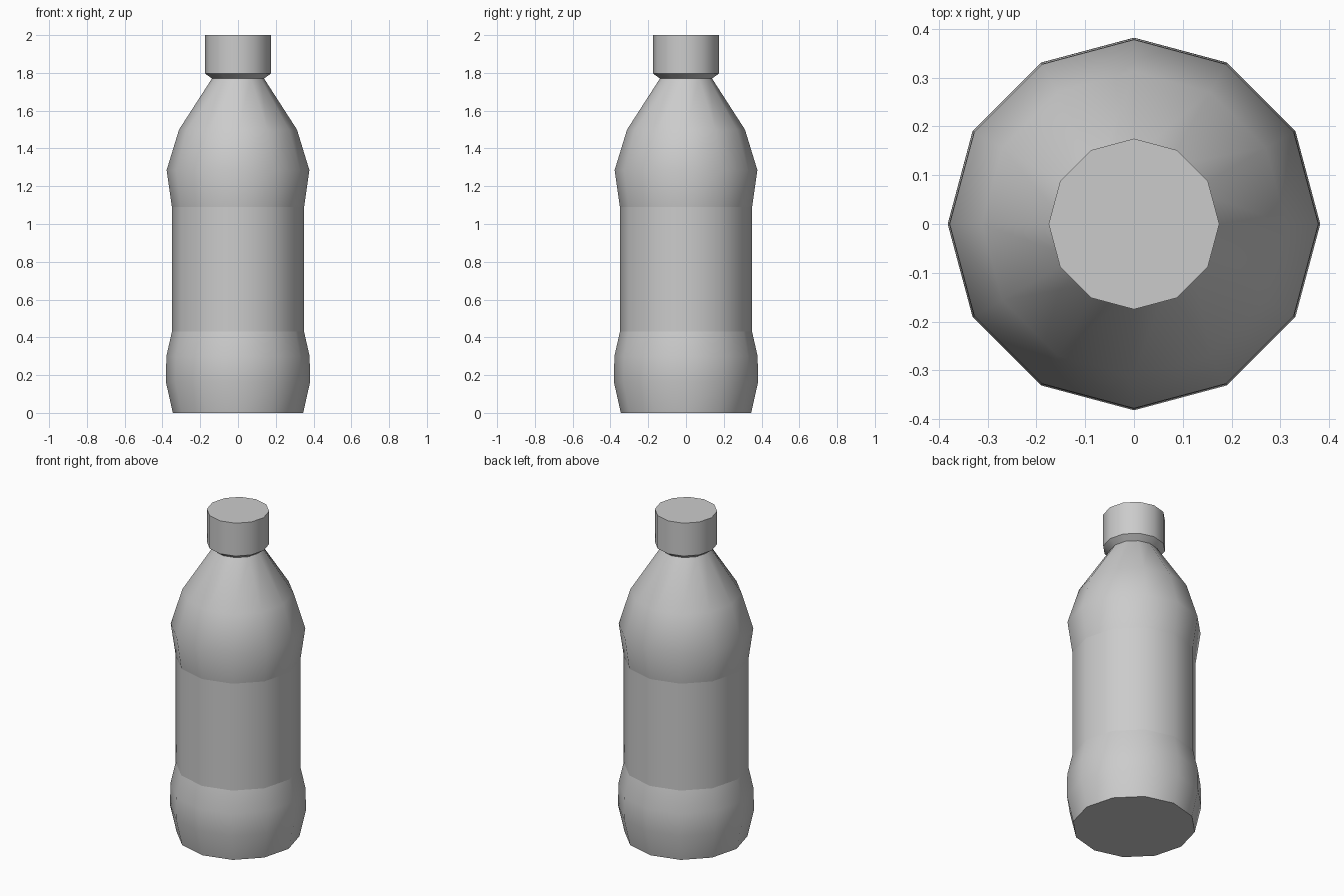
import bpy
import bmesh
from math import cos, sin, pi, radians

SIDES = 12

cube = bpy.data.objects.get("Cube")
if cube:
    bpy.data.objects.remove(cube, do_unlink=True)

# Single plain grey for the whole bottle
grey = bpy.data.materials.new("plain grey")
grey.use_nodes = True
colour = (0.6, 0.6, 0.6, 1)
grey.diffuse_color = colour
grey.node_tree.nodes["Principled BSDF"].inputs["Base Color"].default_value = colour


def lathe(name, profile, cap_bottom=False, cap_top=False):
    """Revolve (radius, height) points into a twelve-sided shell."""
    bm = bmesh.new()
    rings = [[bm.verts.new((r * cos(2 * pi * i / SIDES), r * sin(2 * pi * i / SIDES), z))
              for i in range(SIDES)] for r, z in profile]
    for low, high in zip(rings, rings[1:]):
        for i in range(SIDES):
            j = (i + 1) % SIDES
            bm.faces.new((low[i], low[j], high[j], high[i]))
    if cap_bottom:
        bm.faces.new(rings[0][::-1])
    if cap_top:
        bm.faces.new(rings[-1])
    mesh = bpy.data.meshes.new(name)
    bm.to_mesh(mesh)
    bm.free()
    mesh.materials.append(grey)
    obj = bpy.data.objects.new(name, mesh)
    bpy.context.collection.objects.link(obj)
    bpy.ops.object.select_all(action="DESELECT")
    obj.select_set(True)
    bpy.context.view_layer.objects.active = obj
    bpy.ops.object.shade_smooth_by_angle(angle=radians(40))
    return obj


# Bulging base with a flat underside
lathe("bottle_base", [(0.345, 0), (0.382, 0.165), (0.379, 0.30), (0.35, 0.43)], cap_bottom=True)

# Straight label band, its own part so its borders stay crisp
lathe("label_band", [(0.35, 0.43), (0.35, 1.09)])

# Shoulder tapering into the neck
lathe("bottle_shoulder", [(0.35, 1.09), (0.378, 1.285), (0.312, 1.5), (0.138, 1.77)])

# Screw cap with a flared underside
lathe("bottle_cap", [(0.138, 1.77), (0.175, 1.797), (0.175, 2.0)], cap_top=True)
